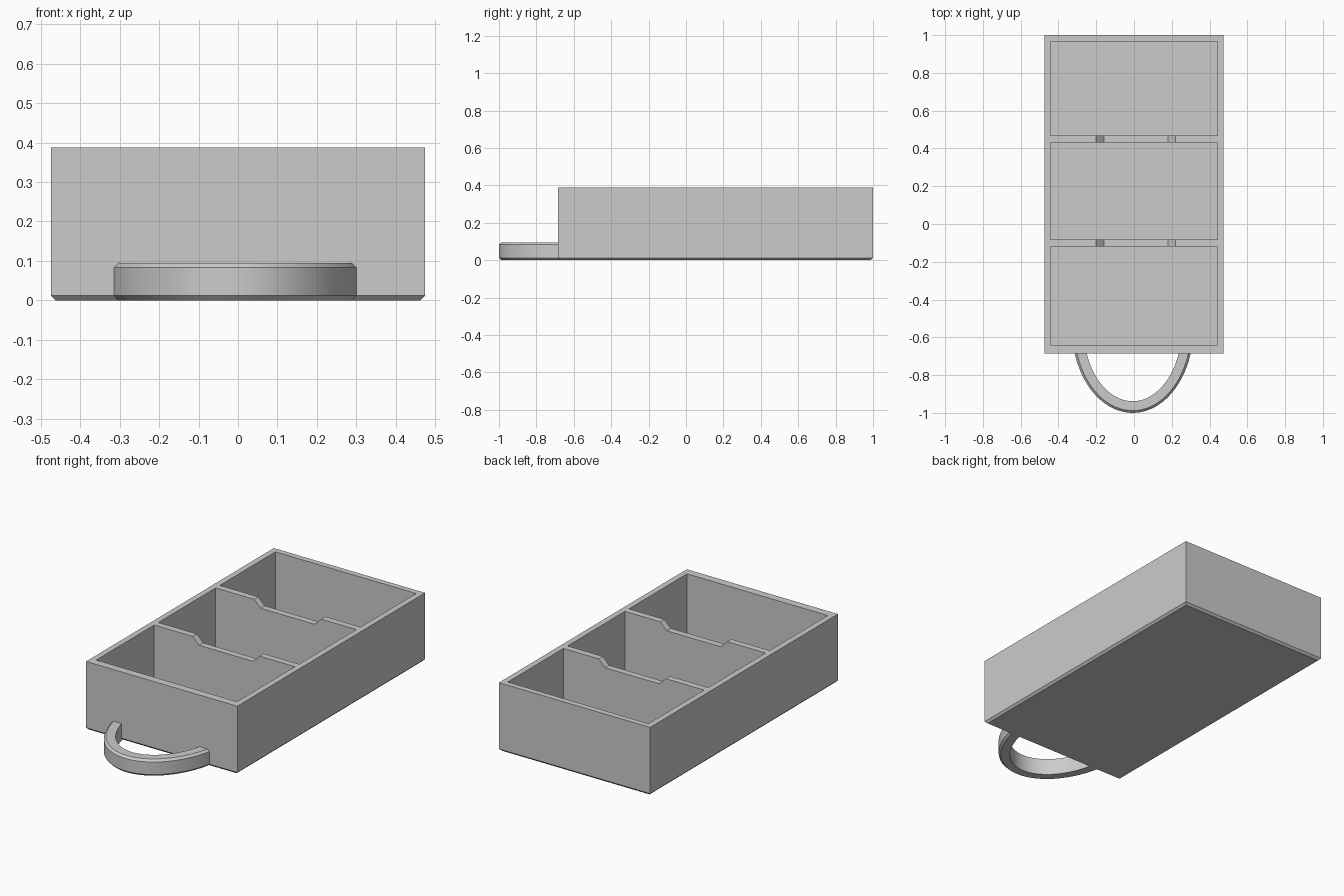
import bpy, bmesh, math

cube = bpy.data.objects.get("Cube")
if cube:
    bpy.data.objects.remove(cube, do_unlink=True)

grey = bpy.data.materials.new("plain grey")
grey.use_nodes = True
GREY = (0.6, 0.6, 0.6, 1)
grey.diffuse_color = GREY
grey.node_tree.nodes["Principled BSDF"].inputs["Base Color"].default_value = GREY

HALF_X, FRONT, BACK, TOP = 0.475, -0.685, 1.0, 0.388
WALL, FLOOR, CHAMFER = 0.033, 0.035, 0.012


def finish(name, bm):
    bmesh.ops.recalc_face_normals(bm, faces=bm.faces)
    mesh = bpy.data.meshes.new(name)
    bm.to_mesh(mesh)
    bm.free()
    mesh.materials.append(grey)
    obj = bpy.data.objects.new(name, mesh)
    bpy.context.collection.objects.link(obj)
    return obj


def add_box(bm, lo, hi):
    verts = bmesh.ops.create_cube(bm, size=1)["verts"]
    for v in verts:
        for i in range(3):
            v.co[i] = hi[i] if v.co[i] > 0 else lo[i]


def cut(target, cutter):
    cutter.hide_render = True
    mod = target.modifiers.new("cut", "BOOLEAN")
    mod.operation, mod.solver, mod.object = "DIFFERENCE", "EXACT", cutter
    bpy.context.view_layer.objects.active = target
    bpy.ops.object.modifier_apply(modifier=mod.name)
    bpy.data.objects.remove(cutter, do_unlink=True)


# Tray body with a chamfered bottom rim
bm = bmesh.new()
add_box(bm, (-HALF_X, FRONT, 0), (HALF_X, BACK, TOP))
rim = [e for e in bm.edges if all(v.co.z < 0.01 for v in e.verts)]
bmesh.ops.bevel(bm, geom=rim, offset=CHAMFER, segments=1, affect="EDGES")
tray = finish("tray", bm)

# Three compartments
bm = bmesh.new()
inner = HALF_X - WALL
for y0, y1 in ((-0.64, -0.12), (-0.083, 0.431), (0.468, BACK - WALL)):
    add_box(bm, (-inner, y0, FLOOR), (inner, y1, TOP + 0.1))
cut(tray, finish("compartment_cutter", bm))

# Sloped finger notch through both dividers
bm = bmesh.new()
depth, over = 0.04, 0.04
profile = ((-0.16, -depth), (0.18, -depth), (0.22 + over, over), (-0.20 - over, over))
face = bm.faces.new([bm.verts.new((x, -0.3, TOP + z)) for x, z in profile])
ext = bmesh.ops.extrude_face_region(bm, geom=[face])["geom"]
bmesh.ops.translate(bm, vec=(0, 0.95, 0),
                    verts=[g for g in ext if isinstance(g, bmesh.types.BMVert)])
cut(tray, finish("notch_cutter", bm))

# Curved pull handle: a section swept along an elliptical arc
bm = bmesh.new()
CX, CY, HEIGHT, STEPS = -0.007, -0.55, 0.095, 40
outer, inside, trim = (0.322, 0.45), (0.26, 0.388), CHAMFER
section = ((inside, 0, 0), (outer, trim, 0), (outer, 0, trim),
           (outer, 0, HEIGHT - trim), (outer, trim, HEIGHT), (inside, 0, HEIGHT))
rings = []
for i in range(STEPS + 1):
    t = i / STEPS
    ring = []
    for (a, b), shrink, z in section:
        a, b = a - shrink, b - shrink
        start = math.asin((CY - FRONT - 0.012) / b)  # ends sit inside the front wall
        ang = start + t * (math.pi - 2 * start)
        ring.append(bm.verts.new((CX + a * math.cos(ang), CY - b * math.sin(ang), z)))
    rings.append(ring)
n = len(section)
for r0, r1 in zip(rings, rings[1:]):
    for j in range(n):
        k = (j + 1) % n
        bm.faces.new((r0[j], r0[k], r1[k], r1[j]))
bm.faces.new(rings[0])
bm.faces.new(rings[-1])
handle = finish("pull_handle", bm)

bpy.ops.object.select_all(action="DESELECT")
handle.select_set(True)
bpy.context.view_layer.objects.active = handle
bpy.ops.object.shade_smooth_by_angle(angle=math.radians(30))
